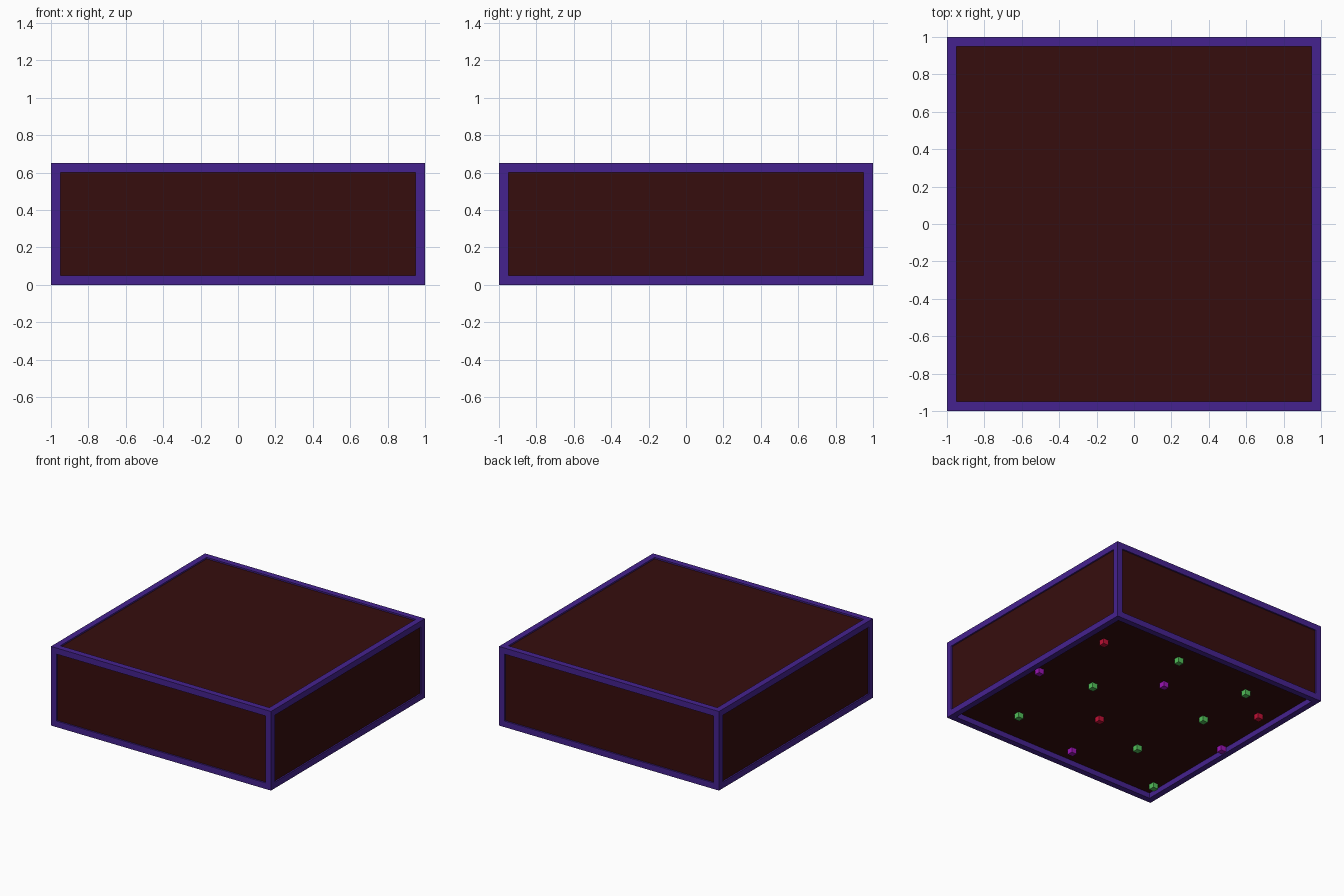
import bpy

if "Cube" in bpy.data.objects:
    bpy.data.objects.remove(bpy.data.objects["Cube"])

HALF, HEIGHT, BAR = 1.0, 0.65, 0.05


def material(name, rgb):
    m = bpy.data.materials.new(name)
    m.diffuse_color = (*rgb, 1.0)
    m.use_nodes = True
    m.node_tree.nodes["Principled BSDF"].inputs["Base Color"].default_value = m.diffuse_color
    return m


MAROON = material("dark maroon", (0.037, 0.004, 0.004))
PURPLE = material("frame purple", (0.060, 0.016, 0.275))
GREEN = material("green", (0.085, 0.52, 0.10))
RED = material("red", (0.52, 0.005, 0.035))
VIOLET = material("violet", (0.33, 0.007, 0.46))


def box(name, centre, size, mat):
    bpy.ops.mesh.primitive_cube_add(size=1, location=centre)
    ob = bpy.context.object
    ob.name = name
    ob.scale = size
    bpy.ops.object.transform_apply(location=False, rotation=False, scale=True)
    ob.data.materials.append(mat)
    return ob


# Panel body, set slightly back from the frame and deeper underneath
recess, z0, z1 = 0.012, 0.045, HEIGHT - 0.012
side = 2 * (HALF - recess)
body = box("panel_body", (0, 0, (z0 + z1) / 2), (side, side, z1 - z0), MAROON)

# Frame: four posts, and four rails at the bottom and top
c = HALF - BAR / 2
span = 2 * (HALF - BAR)
for sx in (-1, 1):
    for sy in (-1, 1):
        box("corner_post", (sx * c, sy * c, HEIGHT / 2), (BAR, BAR, HEIGHT), PURPLE)
for z, level in ((BAR / 2, "bottom"), (HEIGHT - BAR / 2, "top")):
    for s in (-1, 1):
        box(level + "_rail_x", (0, s * c, z), (span, BAR, BAR), PURPLE)
        box(level + "_rail_y", (s * c, 0, z), (BAR, span, BAR), PURPLE)

# Small coloured cubes under the floor panel
cubes = {
    "green_cube": (GREEN, [(0.18, 0.74), (-0.52, 0.69), (0.43, 0.03), (0.57, -0.67),
                           (-0.53, 0.18), (-0.43, -0.47), (-0.89, -0.83)]),
    "red_cube": (RED, [(0.79, 0.59), (0.07, -0.32), (-0.82, 0.48)]),
    "violet_cube": (VIOLET, [(0.88, -0.06), (0.03, 0.39), (-0.08, -0.82), (-0.92, -0.07)]),
}
for name, (mat, spots) in cubes.items():
    for x, y in spots:
        box(name, (x, y, 0.026), (0.048, 0.048, 0.048), mat)
